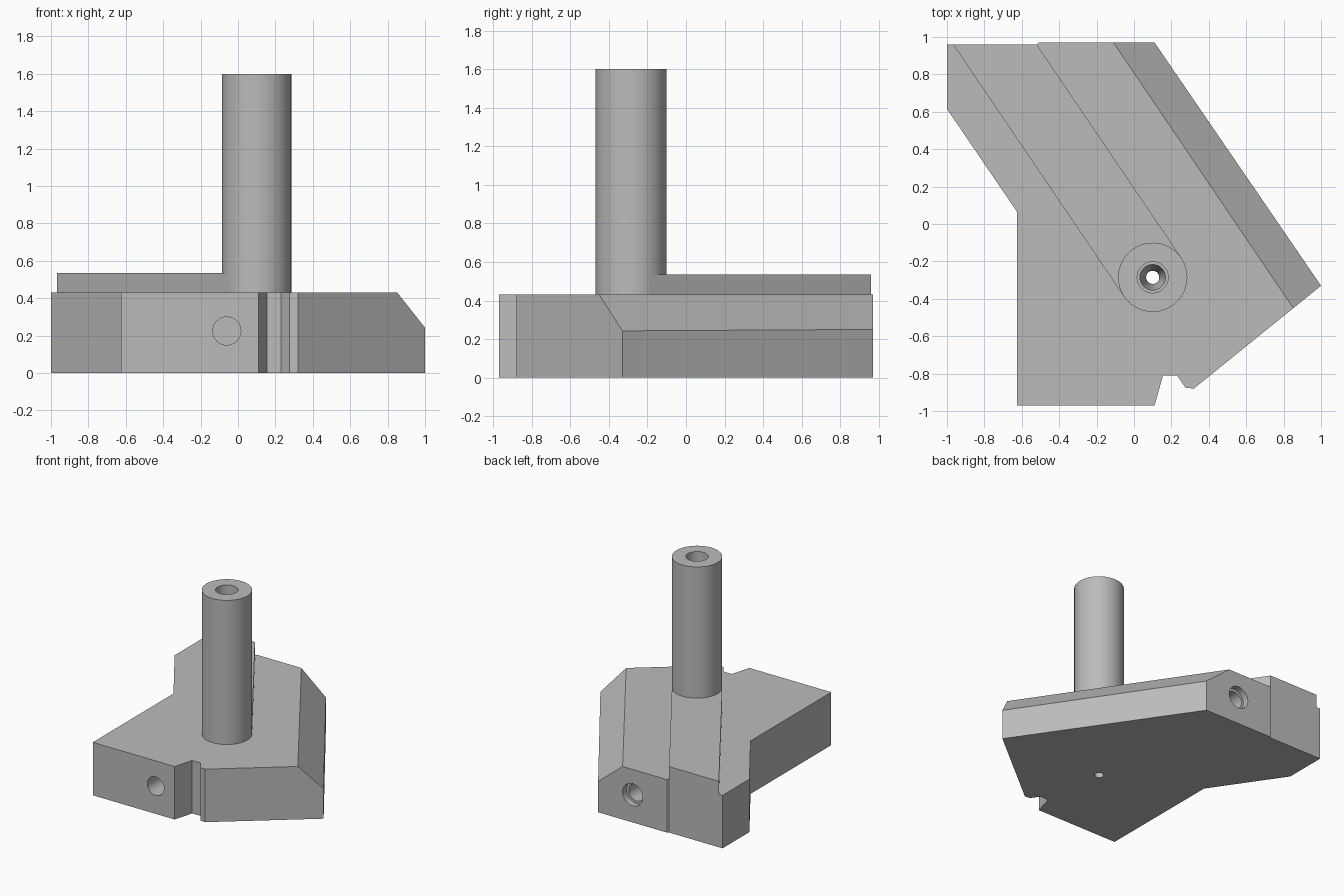
import bpy, bmesh, math
from mathutils import Matrix, Vector

cube = bpy.data.objects.get("Cube")
if cube:
    bpy.data.objects.remove(cube, do_unlink=True)

grey = bpy.data.materials.new("plain grey")
grey.use_nodes = True
colour = (0.5, 0.5, 0.5, 1)
grey.diffuse_color = colour
grey.node_tree.nodes["Principled BSDF"].inputs["Base Color"].default_value = colour

PLATE_TOP, RIB_TOP, POST_TOP = 0.43, 0.535, 1.6
POST = Vector((0.1, -0.285, 0))
POST_R = 0.185
ALONG = Vector((-0.561, 0.828, 0))      # slanted direction of rib and chamfer
ACROSS = Vector((0.828, 0.561, 0))


def add_object(name, bm):
    bmesh.ops.recalc_face_normals(bm, faces=bm.faces)
    mesh = bpy.data.meshes.new(name)
    bm.to_mesh(mesh)
    bm.free()
    mesh.materials.append(grey)
    obj = bpy.data.objects.new(name, mesh)
    bpy.context.collection.objects.link(obj)
    return obj


def prism(name, outline, z0, z1):
    bm = bmesh.new()
    face = bm.faces.new([bm.verts.new((x, y, z0)) for x, y in outline])
    up = bmesh.ops.extrude_face_region(bm, geom=[face])["geom"]
    bmesh.ops.translate(bm, vec=(0, 0, z1 - z0),
                        verts=[v for v in up if isinstance(v, bmesh.types.BMVert)])
    return add_object(name, bm)


def turned(name, profile, matrix, sides=64):
    """Solid of revolution from (radius, height) pairs."""
    bm = bmesh.new()
    rings = []
    for r, z in profile:
        rings.append([bm.verts.new((r * math.cos(a), r * math.sin(a), z))
                      for a in (2 * math.pi * i / sides for i in range(sides))])
    for low, high in zip(rings, rings[1:]):
        for i in range(sides):
            j = (i + 1) % sides
            bm.faces.new((low[i], low[j], high[j], high[i]))
    bm.faces.new(rings[0])
    bm.faces.new(rings[-1])
    bm.transform(matrix)
    return add_object(name, bm)


def cut(obj, cutter):
    cutter.hide_render = True
    cutter.hide_set(True)
    mod = obj.modifiers.new("cut", 'BOOLEAN')
    mod.operation = 'DIFFERENCE'
    mod.solver = 'EXACT'
    mod.object = cutter
    bpy.context.view_layer.objects.active = obj
    bpy.ops.object.modifier_apply(modifier=mod.name)


# Base plate with notched front
outline = [(-1, 0.96), (-1, 0.615), (-0.625, 0.065), (-0.625, -0.97),
           (0.11, -0.97), (0.155, -0.81), (0.23, -0.81), (0.275, -0.875),
           (0.32, -0.88), (1, -0.33), (0.11, 0.97), (-0.51, 0.97), (-0.52, 0.96)]
plate = prism("base_plate", outline, 0, PLATE_TOP)

# Long chamfer on the slanted left side
bm = bmesh.new()
bm.from_mesh(plate.data)
inner, outer = Vector((-0.11, 0.97, PLATE_TOP)), Vector((0.11, 0.97, 0.25))
normal = ALONG.cross(outer - inner)
normal = normal if normal.z > 0 else -normal
sliced = bmesh.ops.bisect_plane(bm, geom=bm.verts[:] + bm.edges[:] + bm.faces[:],
                                plane_co=inner, plane_no=normal, clear_outer=True)
rim = [e for e in sliced["geom_cut"] if isinstance(e, bmesh.types.BMEdge)]
bmesh.ops.holes_fill(bm, edges=rim, sides=0)
bmesh.ops.recalc_face_normals(bm, faces=bm.faces)
bm.to_mesh(plate.data)
bm.free()

# Raised rib running from the post to the back edge
rib_outline = []
for side, at_back in ((-1, False), (-1, True), (1, True), (1, False)):
    p = POST + ACROSS * POST_R * side
    if at_back:
        p = p + ALONG * ((0.96 - p.y) / ALONG.y)
    rib_outline.append((p.x, p.y))
rib = prism("raised_rib", rib_outline, PLATE_TOP, RIB_TOP)

# Hollow post
post = turned("post", [(POST_R, PLATE_TOP), (POST_R, POST_TOP)],
              Matrix.Translation(POST))
bore = turned("bore_cutter", [(0.035, -0.1), (0.035, 0.3), (0.068, 0.5), (0.068, 1.35),
                              (0.083, 1.35), (0.083, 1.7)], Matrix.Translation(POST))
for part in (plate, rib, post):
    cut(part, bore)

# Front socket and stepped back socket
front = turned("front_socket_cutter", [(0.075, -0.1), (0.075, 0.4)],
               Matrix.Translation((-0.06, -0.97, 0.225)) @ Matrix.Rotation(-math.pi / 2, 4, 'X'))
back = turned("back_socket_cutter", [(0.09, -0.1), (0.09, 0.05), (0.07, 0.05), (0.07, 0.4)],
              Matrix.Translation((-0.2, 0.97, 0.225)) @ Matrix.Rotation(math.pi / 2, 4, 'X'))
cut(plate, front)
cut(plate, back)

# Smooth round walls, crisp edges
for part in (plate, rib, post):
    bpy.ops.object.select_all(action='DESELECT')
    part.select_set(True)
    bpy.context.view_layer.objects.active = part
    bpy.ops.object.shade_smooth_by_angle(angle=math.radians(25))
